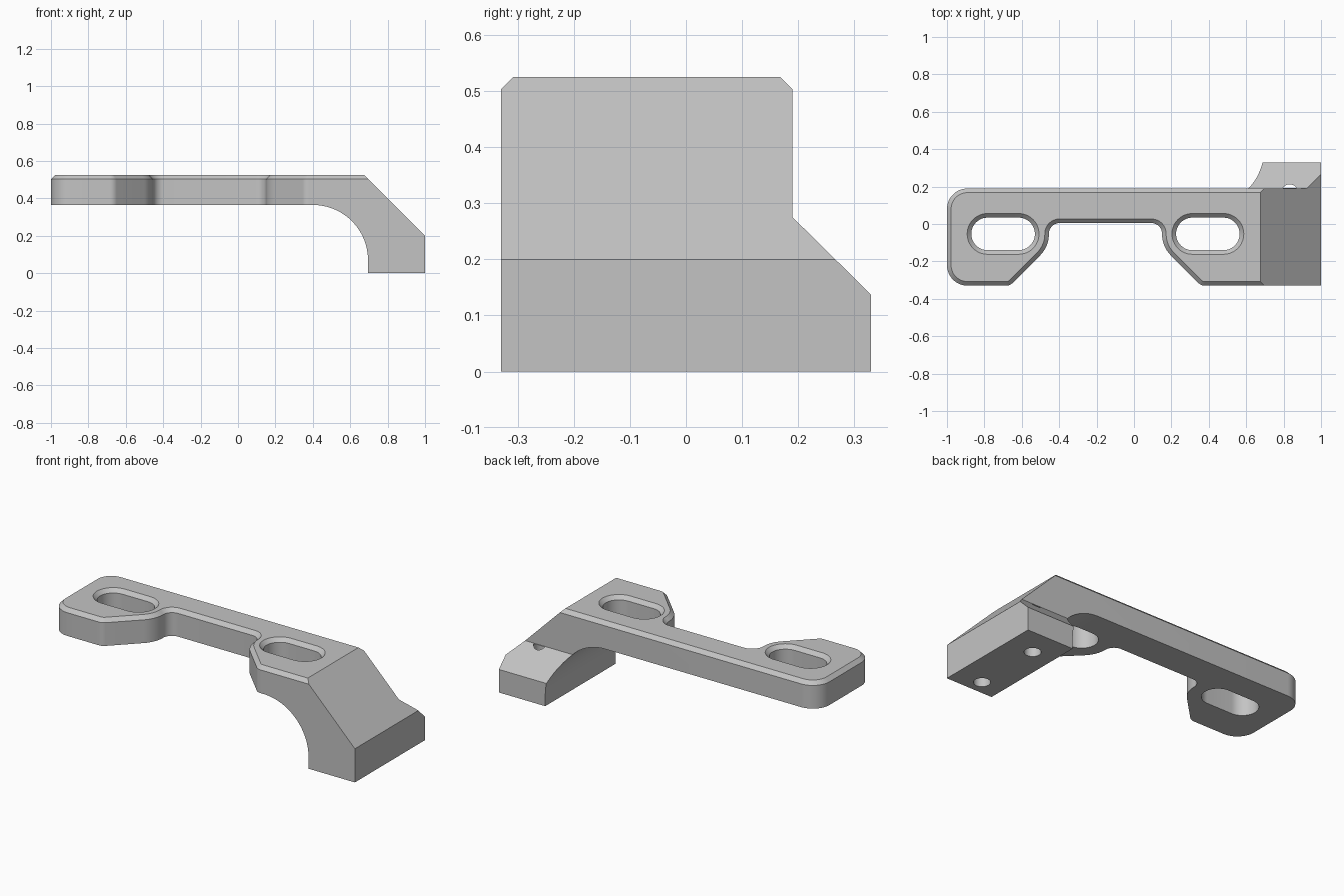
import bpy, bmesh, math
from mathutils import Vector, Matrix

cube = bpy.data.objects.get("Cube")
if cube:
    bpy.data.objects.remove(cube, do_unlink=True)

grey = bpy.data.materials.new("satin grey")
grey.use_nodes = True
colour = (0.55, 0.55, 0.55, 1)
grey.diffuse_color = colour
grey.node_tree.nodes["Principled BSDF"].inputs["Base Color"].default_value = colour

CHAMFER = 0.022
TOP, UNDER = 0.525, 0.365
FRONT, BACK = -0.33, 0.19


def rounded(corners, steps=12):
    """Turn (a, b, radius) corners into a polygon with filleted corners."""
    out = []
    for i, (a, b, r) in enumerate(corners):
        p = Vector((a, b))
        if r == 0:
            out.append(p)
            continue
        u = (Vector(corners[i - 1][:2]) - p).normalized()
        v = (Vector(corners[(i + 1) % len(corners)][:2]) - p).normalized()
        half = u.angle(v) / 2
        centre = p + (u + v).normalized() * r / math.sin(half)
        start = p + u * r / math.tan(half) - centre
        end = p + v * r / math.tan(half) - centre
        sweep = start.angle(end)
        for k in range(steps + 1):
            t = k / steps
            out.append(centre + (start * math.sin((1 - t) * sweep)
                                 + end * math.sin(t * sweep)) / math.sin(sweep))
    return out


def prism(name, points, low, high, place, lip=0):
    """Extrude a polygon; place maps (a, b, height) to 3D.
    A positive lip chamfers the far end inward, a negative one flares it."""
    bm = bmesh.new()
    base = bm.faces.new([bm.verts.new(place(p[0], p[1], low)) for p in points])
    shift = Vector(place(0, 0, high)) - Vector(place(0, 0, low))
    top = bmesh.ops.extrude_face_region(bm, geom=[base], use_keep_orig=True)
    moved = [g for g in top["geom"] if isinstance(g, bmesh.types.BMVert)]
    cap = [g for g in top["geom"] if isinstance(g, bmesh.types.BMFace)]
    bmesh.ops.translate(bm, verts=moved, vec=shift)
    bmesh.ops.recalc_face_normals(bm, faces=bm.faces)
    if lip:
        bmesh.ops.inset_individual(bm, faces=cap, thickness=lip,
                                   depth=abs(lip), use_even_offset=True)
    mesh = bpy.data.meshes.new(name)
    bm.to_mesh(mesh)
    bm.free()
    mesh.materials.append(grey)
    obj = bpy.data.objects.new(name, mesh)
    bpy.context.collection.objects.link(obj)
    return obj


def combine(target, other, operation):
    """Apply an exact boolean and discard the helper."""
    bpy.context.view_layer.objects.active = target
    mod = target.modifiers.new(operation, "BOOLEAN")
    mod.operation, mod.solver, mod.object = operation, "EXACT", other
    bpy.ops.object.modifier_apply(modifier=mod.name)
    bpy.data.objects.remove(other, do_unlink=True)


def upward(a, b, h):
    return (a, b, h)


def along_y(a, b, h):
    return (a, h, b)


def along_x(a, b, h):
    return (h, a, b)


# Mounting plate: waisted outline, symmetric about the middle of the two slots
MID = -0.1525
SEAM = 0.4
waist = [(-0.664, FRONT, 0.05), (-0.455, -0.121, 0.162), (-0.455, 0.005, 0.057)]
mirrored = [(2 * MID - x, y, r) for x, y, r in reversed(waist)]
outline = [(-1, BACK, 0.11), (-1, FRONT, 0.11)] + waist + mirrored
outline += [(0.6, FRONT, 0), (0.6, BACK, 0)]
bracket = prism("bracket", rounded(outline), UNDER, TOP - CHAMFER, upward, CHAMFER)

# Trim the plate flat where the leg begins
bm = bmesh.new()
bm.from_mesh(bracket.data)
bmesh.ops.bisect_plane(bm, geom=bm.verts[:] + bm.edges[:] + bm.faces[:],
                       plane_co=(SEAM, 0, 0), plane_no=(1, 0, 0), clear_outer=True)
bmesh.ops.holes_fill(bm, edges=[e for e in bm.edges if e.is_boundary])
bmesh.ops.recalc_face_normals(bm, faces=bm.faces)
bm.to_mesh(bracket.data)
bm.free()

# Leg: arched front profile crossed with the stepped side profile
arch = [(SEAM, UNDER, 0), (0.695, UNDER, 0.295), (0.695, 0, 0), (1, 0, 0),
        (1, 0.2, 0), (0.675, TOP, 0), (SEAM, TOP, 0)]
side = [(FRONT, 0), (0.33, 0), (0.33, 0.137), (BACK, 0.275), (BACK, TOP - CHAMFER),
        (BACK - CHAMFER, TOP), (FRONT + CHAMFER, TOP), (FRONT, TOP - CHAMFER)]
leg = prism("leg", rounded(arch, 24), -0.5, 0.5, along_y)
combine(leg, prism("leg_side", side, 0.3, 1.1, along_x), "INTERSECT")
combine(bracket, leg, "UNION")

# Adjusting slots with a flared rim
SLOT_Y, SLOT_R, SLOT_HALF = -0.053, 0.087, 0.17
for x in (-0.7, 0.395):
    ends = [(x + sx * SLOT_HALF, SLOT_Y + sy * SLOT_R, SLOT_R * 0.999)
            for sx, sy in ((-1, -1), (1, -1), (1, 1), (-1, 1))]
    cutter = prism("slot_cutter", rounded(ends), 0.2, TOP - CHAMFER, upward, -0.03)
    combine(bracket, cutter, "DIFFERENCE")

# Blind screw holes in the foot
for y in (0.167, -0.245):
    circle = [(0.832 + 0.045 * math.cos(t * math.tau / 32),
               y + 0.045 * math.sin(t * math.tau / 32)) for t in range(32)]
    combine(bracket, prism("hole_cutter", circle, -0.1, 0.272, upward), "DIFFERENCE")

# Weld stray seams and smooth the curved walls
bm = bmesh.new()
bm.from_mesh(bracket.data)
bmesh.ops.remove_doubles(bm, verts=bm.verts, dist=0.0003)
bmesh.ops.dissolve_limit(bm, angle_limit=0.002, verts=bm.verts, edges=bm.edges)
bm.to_mesh(bracket.data)
bm.free()
bpy.ops.object.select_all(action="DESELECT")
bracket.select_set(True)
bpy.context.view_layer.objects.active = bracket
bpy.ops.object.shade_smooth_by_angle(angle=math.radians(30))
